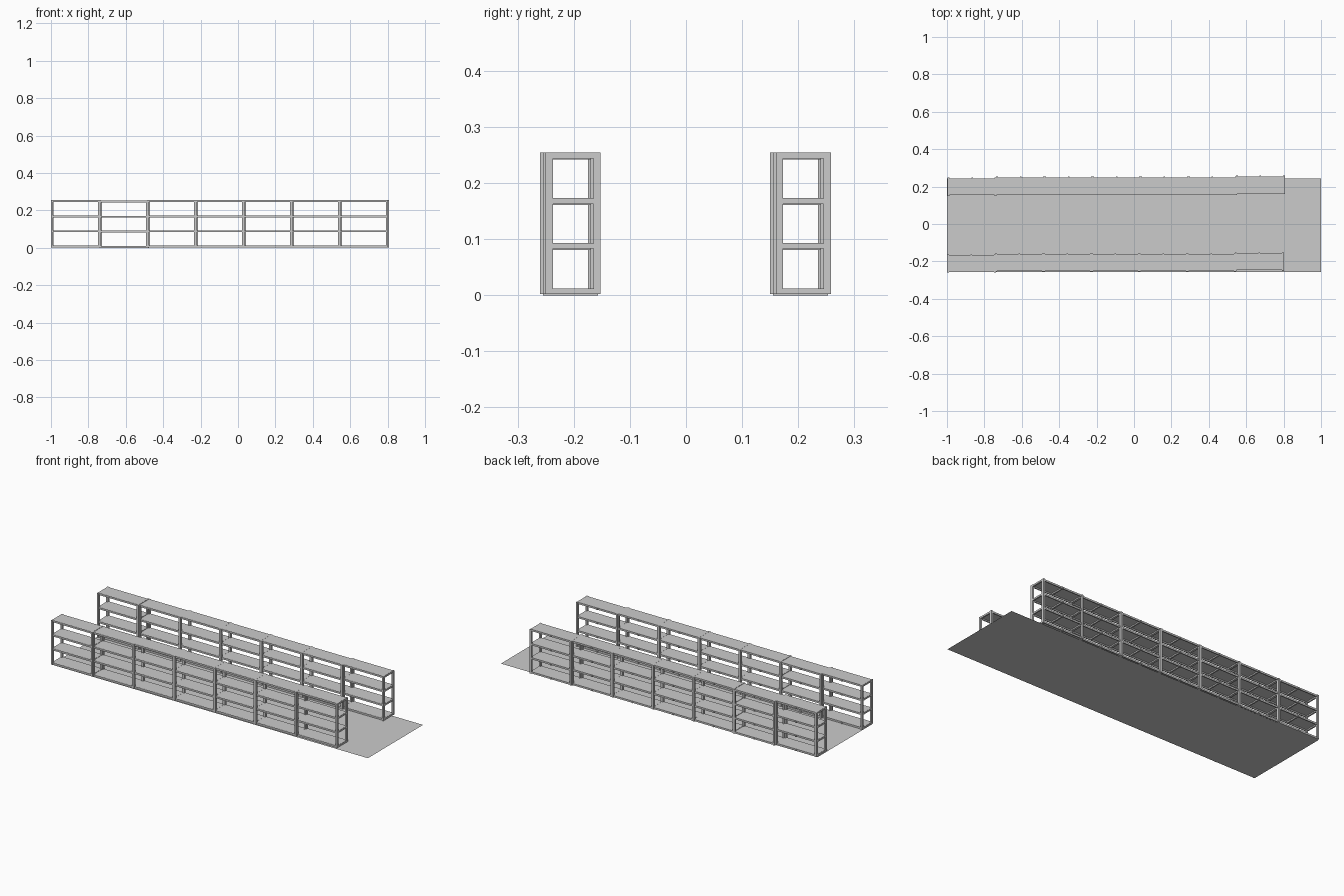
import bpy, bmesh

if "Cube" in bpy.data.objects:
    bpy.data.objects.remove(bpy.data.objects["Cube"])

def add_box(bm, x0, x1, y0, y1, z0, z1):
    vs = bmesh.ops.create_cube(bm, size=1)["verts"]
    for v in vs:
        v.co.x = x0 if v.co.x < 0 else x1
        v.co.y = y0 if v.co.y < 0 else y1
        v.co.z = z0 if v.co.z < 0 else z1

def finish(bm, name):
    me = bpy.data.meshes.new(name)
    bm.to_mesh(me)
    bm.free()
    ob = bpy.data.objects.new(name, me)
    bpy.context.collection.objects.link(ob)
    return ob

PITCH, WIDTH, DEPTH, HEIGHT = 0.2565, 0.262, 0.098, 0.252
POST_X, POST_Y, RAIL = 0.010, 0.013, 0.010
LEVELS = (0.0, 0.081, 0.161, 0.242)

# one shelving bay: four posts, four framed shelf boards with a cross support
def bay_mesh():
    bm = bmesh.new()
    for x in (0, WIDTH - POST_X):
        for y in (0, DEPTH - POST_Y):
            add_box(bm, x, x + POST_X, y, y + POST_Y, 0, HEIGHT)
    for z in LEVELS:
        t = z + RAIL
        # board
        add_box(bm, 0.003, WIDTH - 0.003, 0.006, DEPTH - 0.004, t - 0.003, t)
        # long rails
        for y in (0.004, DEPTH - 0.010):
            add_box(bm, POST_X, WIDTH - POST_X, y, y + 0.006, z, t - 0.0005)
        # side rails
        for x in (0.001, WIDTH - 0.009):
            add_box(bm, x, x + 0.008, POST_Y, DEPTH - POST_Y, z, t - 0.0005)
        # cross support under the middle of the board
        add_box(bm, WIDTH / 2 - 0.004, WIDTH / 2 + 0.004, 0.006, DEPTH, z, t - 0.002)
    ob = finish(bm, "shelf_bay")
    me = ob.data
    bpy.data.objects.remove(ob)
    return me

mesh = bay_mesh()

# two rows of seven bays, the end bays slightly out of line
for row, x_start, y_start in (("front", -1.0, -0.255), ("back", -0.994, 0.155)):
    for i in range(7):
        dy = -0.005 if i == 0 else (0.005 if i == 6 else 0)
        dx = -0.003 if i == 0 and row == "back" else 0
        ob = bpy.data.objects.new(f"{row}_shelf_bay_{i + 1}", mesh)
        ob.location = (x_start + i * PITCH + dx, y_start + dy, 0.0 if i == 1 else 0.002)
        bpy.context.collection.objects.link(ob)

# floor sheet
bm = bmesh.new()
bm.faces.new([bm.verts.new(c) for c in
              ((-1, -0.256, 0), (1, -0.256, 0), (1, 0.242, 0), (-1, 0.242, 0))])
finish(bm, "floor_sheet")
